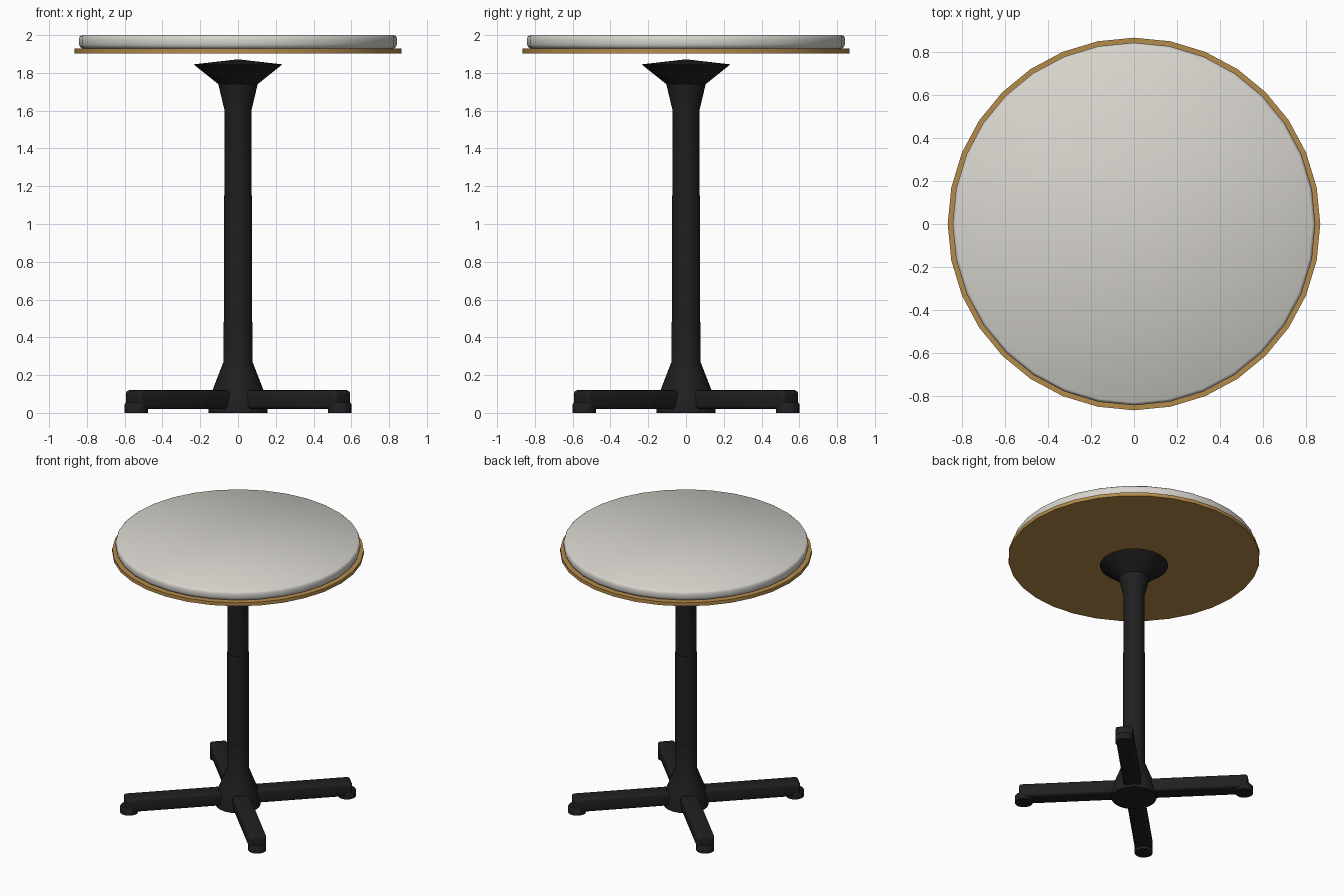
import bpy, bmesh, math
from mathutils import Matrix

if "Cube" in bpy.data.objects:
    bpy.data.objects.remove(bpy.data.objects["Cube"])


def material(name, rgb):
    m = bpy.data.materials.new(name)
    m.diffuse_color = (*rgb, 1)
    m.use_nodes = True
    m.node_tree.nodes["Principled BSDF"].inputs["Base Color"].default_value = m.diffuse_color
    return m


BLACK = material("black_metal", (0.014, 0.014, 0.014))
WOOD = material("wood", (0.46, 0.26, 0.07))
CREAM = material("off_white", (0.68, 0.66, 0.61))


def finish(name, bm, mat, angle=35):
    bmesh.ops.recalc_face_normals(bm, faces=bm.faces)
    me = bpy.data.meshes.new(name)
    bm.to_mesh(me)
    bm.free()
    me.materials.append(mat)
    ob = bpy.data.objects.new(name, me)
    bpy.context.collection.objects.link(ob)
    bpy.ops.object.select_all(action='DESELECT')
    ob.select_set(True)
    bpy.context.view_layer.objects.active = ob
    bpy.ops.object.shade_smooth_by_angle(angle=math.radians(angle))
    return ob


def lathe(name, profile, mat, n=32, angle=35, offset=(0, 0)):
    """Spin (radius, z) points round a vertical axis; ends are capped."""
    bm = bmesh.new()
    rings = []
    for r, z in profile:
        if r == 0:
            rings.append([bm.verts.new((*offset, z))])
            continue
        rings.append([bm.verts.new((offset[0] + r * math.cos(2 * math.pi * i / n),
                                    offset[1] + r * math.sin(2 * math.pi * i / n), z))
                      for i in range(n)])
    for a, b in zip(rings, rings[1:]):
        for i in range(n):
            j = (i + 1) % n
            if len(b) == 1:
                bm.faces.new((a[i], a[j], b[0]))
            else:
                bm.faces.new((a[i], a[j], b[j], b[i]))
    for ring in (rings[0], rings[-1]):
        if len(ring) > 1:
            bm.faces.new(ring)
    return finish(name, bm, mat, angle)


# Round top: wooden board with a padded disc on it
lathe("wood_board", [(0.865, 1.902), (0.865, 1.928)], WOOD)
lathe("padded_top", [(0.822, 1.928), (0.836, 1.937), (0.842, 1.952), (0.842, 1.978),
                     (0.838, 1.992), (0.828, 2.0)], CREAM, angle=60)

# Pedestal: flared foot, stepped column, flared neck and shallow cap
lathe("hub", [(0.155, 0), (0.155, 0.02), (0.135, 0.12), (0.077, 0.27), (0.077, 0.48)], BLACK)
lathe("lower_column", [(0.075, 0.46), (0.075, 1.15)], BLACK)
lathe("upper_column", [(0.071, 1.13), (0.071, 1.6), (0.104, 1.74)], BLACK)
lathe("support_cap", [(0.104, 1.74), (0.235, 1.845), (0, 1.872)], BLACK)

# Four diagonal legs with round foot pads
for k in range(4):
    a = math.radians(45 + 90 * k)
    bm = bmesh.new()
    bmesh.ops.create_cube(bm, size=1, matrix=Matrix.Translation((0.415, 0, 0.07))
                          @ Matrix.Diagonal((0.75, 0.12, 0.1, 1)))
    bmesh.ops.bevel(bm, geom=bm.edges[:], offset=0.018, segments=3, profile=0.5,
                    affect='EDGES')
    bm.transform(Matrix.Rotation(a, 4, 'Z'))
    finish(f"leg_{k + 1}", bm, BLACK, 40)
    lathe(f"foot_pad_{k + 1}", [(0.062, 0), (0.062, 0.045), (0.056, 0.054)], BLACK, n=20,
          offset=(0.761 * math.cos(a), 0.761 * math.sin(a)))
